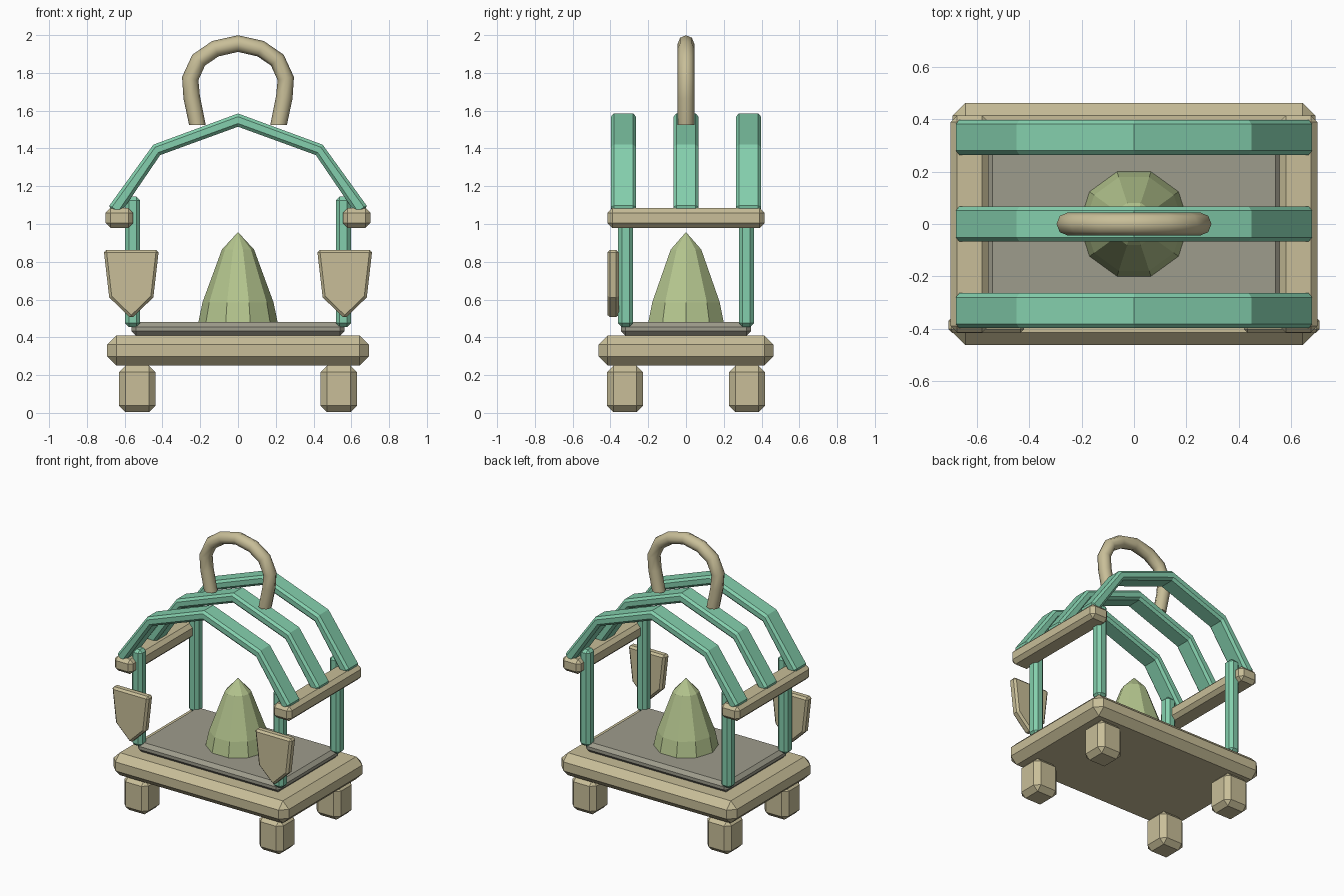
import bpy, bmesh, math
from mathutils import Vector

if "Cube" in bpy.data.objects:
    bpy.data.objects.remove(bpy.data.objects["Cube"])


def material(name, r, g, b):
    m = bpy.data.materials.new(name)
    lin = [((c / 255 + 0.055) / 1.055) ** 2.4 for c in (r, g, b)]
    m.diffuse_color = (*lin, 1)
    m.use_nodes = True
    m.node_tree.nodes["Principled BSDF"].inputs["Base Color"].default_value = m.diffuse_color
    return m


TAN = material("tan wood", 200, 190, 152)
GREEN = material("mint green", 132, 207, 173)
GREY = material("grey floor", 158, 156, 140)
LEAF = material("pale leaf green", 180, 197, 142)


def finish(bm, name, mat, bevel=0.0):
    bmesh.ops.recalc_face_normals(bm, faces=bm.faces)
    me = bpy.data.meshes.new(name)
    bm.to_mesh(me)
    bm.free()
    me.materials.append(mat)
    ob = bpy.data.objects.new(name, me)
    bpy.context.collection.objects.link(ob)
    if bevel:
        mod = ob.modifiers.new("chamfer", "BEVEL")
        mod.width = bevel
        mod.segments = 1
        mod.limit_method = 'ANGLE'
        mod.angle_limit = math.radians(50)
    return ob


def box(name, mat, centre, size, bevel):
    bm = bmesh.new()
    bmesh.ops.create_cube(bm, size=1)
    for v in bm.verts:
        v.co = Vector([c + p * s for c, p, s in zip(centre, v.co, size)])
    return finish(bm, name, mat, bevel)


def plank(name, mat, outline, y0, y1, bevel):
    """Extrude an x-z outline from y0 to y1."""
    bm = bmesh.new()
    face = bm.faces.new([bm.verts.new((x, y0, z)) for x, z in outline])
    out = bmesh.ops.extrude_face_region(bm, geom=[face])
    moved = [g for g in out["geom"] if isinstance(g, bmesh.types.BMVert)]
    bmesh.ops.translate(bm, verts=moved, vec=(0, y1 - y0, 0))
    return finish(bm, name, mat, bevel)


def skin(bm, rings):
    """Join consecutive closed rings of vertices."""
    for a, b in zip(rings, rings[1:]):
        n = len(a)
        for i in range(n):
            j = (i + 1) % n
            bm.faces.new((a[i], a[j], b[j], b[i]))


# Base slab and floor plate
box("base", TAN, (0, 0, 0.33), (1.385, 0.925, 0.16), 0.048)
box("floor_plate", GREY, (0, 0, 0.445), (1.13, 0.69, 0.07), 0.024)

# Feet and corner posts
for sx in (-1, 1):
    for sy in (-1, 1):
        box("foot", TAN, (sx * 0.533, sy * 0.323, 0.127), (0.192, 0.19, 0.246), 0.034)
        box("corner_post", GREEN, (sx * 0.558, sy * 0.32, 0.80), (0.08, 0.08, 0.69), 0.02)

# Side rails carrying the roof, and front shields
for sx in (-1, 1):
    box("side_rail", TAN, (sx * 0.628, 0, 1.032), (0.145, 0.83, 0.105), 0.025)
    shield = [(-0.146, 0.863), (0.146, 0.863), (0.117, 0.612),
              (0, 0.498), (-0.117, 0.612)]
    plank("shield", TAN, [(x + sx * 0.565, z) for x, z in shield],
          -0.416, -0.356, 0.014)

# Roof arches
outer = [(0.69, 1.085), (0.448, 1.42), (0, 1.585)]
inner = [(0, 1.515), (0.412, 1.365), (0.63, 1.045)]
arch = (outer + [(-x, z) for x, z in outer[1::-1]]
        + [(-x, z) for x, z in inner[::-1]] + inner[1:])
for y in (-0.331, 0, 0.331):
    plank("roof_arch", GREEN, arch, y - 0.067, y + 0.067, 0.016)

# Faceted cone in the middle
bm = bmesh.new()
rings = []
for r, z in ((0.212, 0.47), (0.188, 0.585), (0.085, 0.865)):
    rings.append([bm.verts.new((r * math.cos(math.tau * i / 10),
                                r * math.sin(math.tau * i / 10), z)) for i in range(10)])
skin(bm, rings)
tip = bm.verts.new((0, 0, 0.957))
for i in range(10):
    bm.faces.new((rings[-1][i], rings[-1][(i + 1) % 10], tip))
bm.faces.new(rings[0][::-1])
finish(bm, "centre_cone", LEAF)

# Carrying handle: round tube swept along a horseshoe
half = [(0.215, 1.525), (0.245, 1.67), (0.253, 1.77), (0.208, 1.868), (0.12, 1.928)]
path = [Vector((x, 0, z)) for x, z in
        half + [(0, 1.955)] + [(-x, z) for x, z in half[::-1]]]
bm = bmesh.new()
rings = []
for k, p in enumerate(path):
    t = (path[min(k + 1, len(path) - 1)] - path[max(k - 1, 0)]).normalized()
    if k in (0, len(path) - 1):
        t = Vector((0, 0, 1 if k == 0 else -1))
    side, across = Vector((0, 1, 0)), Vector((t.z, 0, -t.x))
    rings.append([bm.verts.new(p + 0.044 * (across * math.cos(math.tau * i / 8)
                                            + side * math.sin(math.tau * i / 8)))
                  for i in range(8)])
skin(bm, rings)
bm.faces.new(rings[0])
bm.faces.new(rings[-1])
handle = finish(bm, "handle", TAN)
bpy.context.view_layer.objects.active = handle
handle.select_set(True)
bpy.ops.object.shade_smooth_by_angle(angle=math.radians(50))
